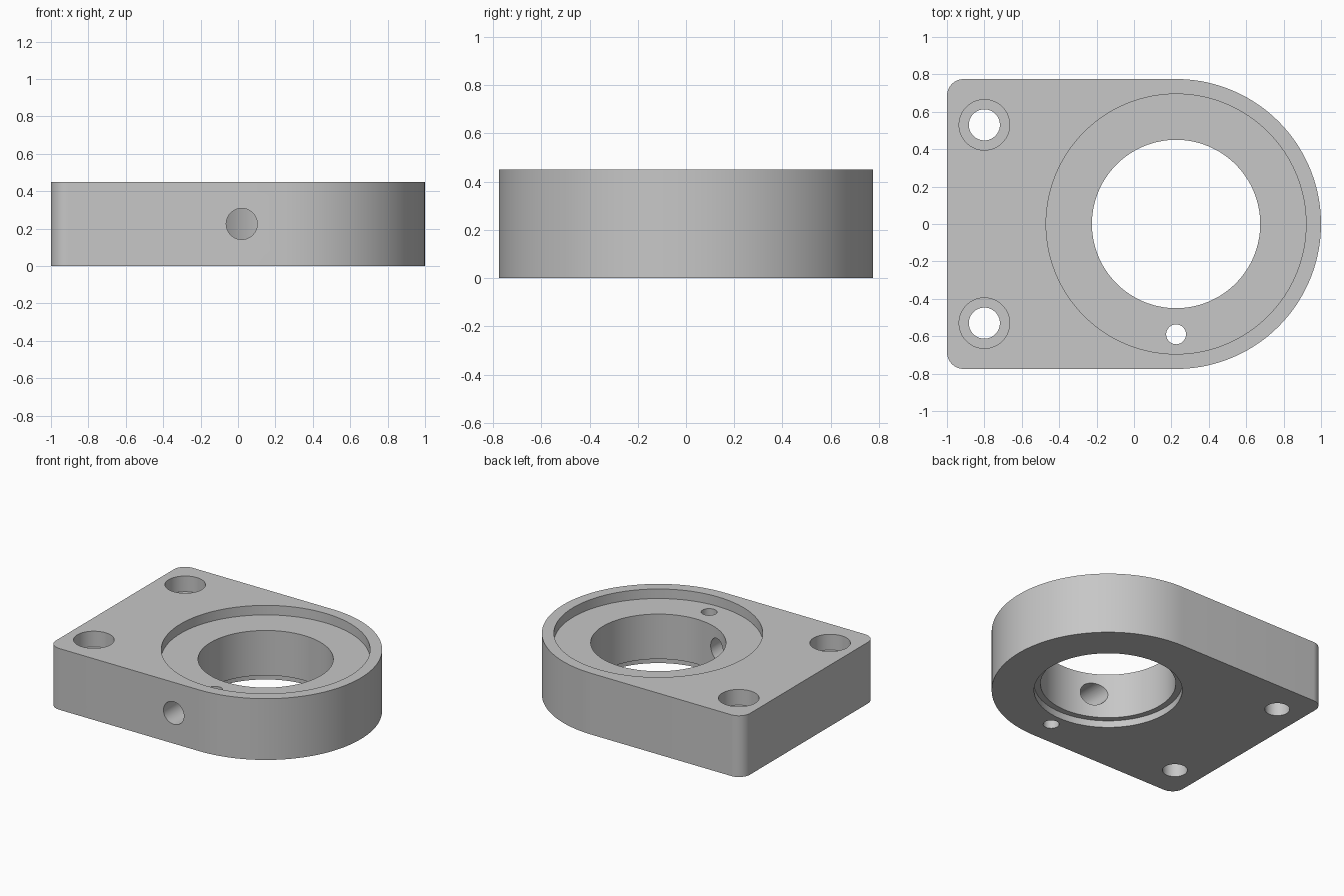
import bpy
import bmesh
from math import sin, cos, pi, radians

if "Cube" in bpy.data.objects:
    bpy.data.objects.remove(bpy.data.objects["Cube"], do_unlink=True)

HEIGHT = 0.45
HALF = 0.775          # half width, also the radius of the round end
BORE_X = 0.225        # centre of the round end and bore
CORNER = 0.09

grey = bpy.data.materials.new("plain_grey")
grey.use_nodes = True
COLOUR = (0.57, 0.57, 0.57, 1)
grey.diffuse_color = COLOUR
grey.node_tree.nodes["Principled BSDF"].inputs["Base Color"].default_value = COLOUR


def arc(cx, cy, r, start, end, steps):
    """Points along an arc, angles in degrees."""
    angles = [radians(start + (end - start) * i / steps) for i in range(steps + 1)]
    return [(cx + r * cos(a), cy + r * sin(a)) for a in angles]


# Block outline: one round end and two small rounded corners
outline = arc(BORE_X, 0, HALF, -90, 90, 72)
outline += arc(-1 + CORNER, HALF - CORNER, CORNER, 90, 180, 12)
outline += arc(-1 + CORNER, CORNER - HALF, CORNER, 180, 270, 12)

bm = bmesh.new()
base = bm.faces.new([bm.verts.new((x, y, 0)) for x, y in outline])
extruded = bmesh.ops.extrude_face_region(bm, geom=[base])
top_verts = [g for g in extruded["geom"] if isinstance(g, bmesh.types.BMVert)]
bmesh.ops.translate(bm, verts=top_verts, vec=(0, 0, HEIGHT))
bmesh.ops.recalc_face_normals(bm, faces=bm.faces)
mesh = bpy.data.meshes.new("mounting_block")
bm.to_mesh(mesh)
bm.free()
block = bpy.data.objects.new("mounting_block", mesh)
bpy.context.collection.objects.link(block)
mesh.materials.append(grey)


def drill(x, y, r, z0, z1, sides=64):
    """Cut an upright round hole between two heights."""
    bpy.ops.mesh.primitive_cylinder_add(vertices=sides, radius=r, depth=z1 - z0,
                                        location=(x, y, (z0 + z1) / 2))
    cut(bpy.context.object)


def cut(tool):
    """Subtract a tool from the block and discard the tool."""
    tool.hide_render = True
    bpy.ops.object.select_all(action="DESELECT")
    bpy.context.view_layer.objects.active = block
    block.select_set(True)
    mod = block.modifiers.new("cut", "BOOLEAN")
    mod.operation = "DIFFERENCE"
    mod.solver = "EXACT"
    mod.object = tool
    bpy.ops.object.modifier_apply(modifier=mod.name)
    bpy.data.objects.remove(tool, do_unlink=True)


OVER = 0.1
# Main bore, wide top recess and shallow bottom step
drill(BORE_X, 0, 0.45, -OVER, HEIGHT + OVER, 128)
drill(BORE_X, 0, 0.695, HEIGHT - 0.07, HEIGHT + OVER, 128)
drill(BORE_X, 0, 0.493, -OVER, 0.05, 128)

# Two counterbored screw holes
for side in (-1, 1):
    drill(-0.8, side * 0.53, 0.083, -OVER, HEIGHT + OVER)
    drill(-0.8, side * 0.53, 0.135, HEIGHT - 0.115, HEIGHT + OVER)

# Small pin hole through the recess floor
drill(BORE_X, -0.59, 0.053, -OVER, HEIGHT + OVER, 48)

# Side hole from the front face into the bore
bpy.ops.mesh.primitive_cylinder_add(vertices=64, radius=0.083, depth=0.8,
                                    location=(0.02, -0.6, HEIGHT / 2),
                                    rotation=(pi / 2, 0, 0))
cut(bpy.context.object)

# Smooth curved walls, crisp edges
bpy.ops.object.select_all(action="DESELECT")
block.select_set(True)
bpy.context.view_layer.objects.active = block
bpy.ops.object.shade_smooth_by_angle(angle=radians(30))
